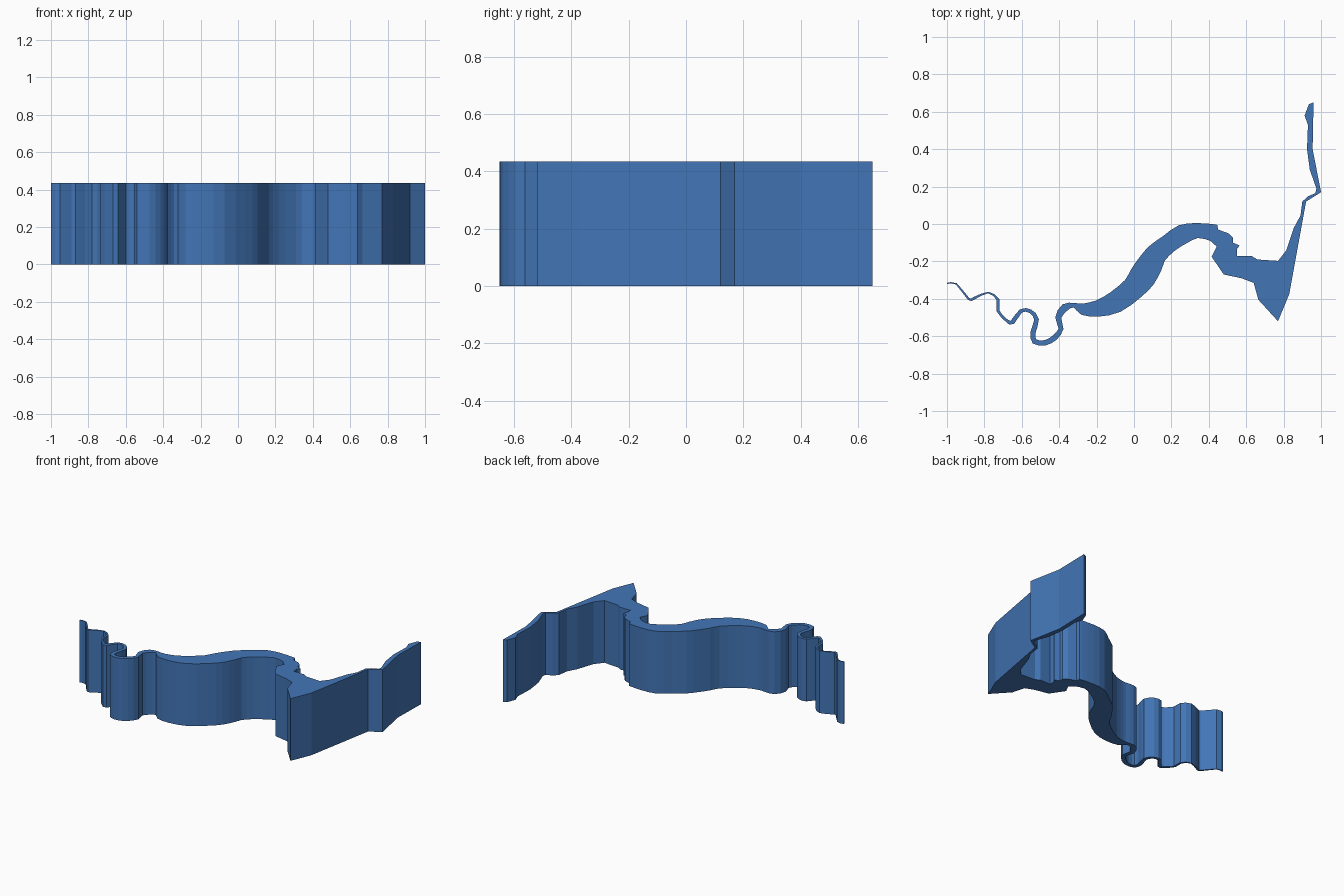
import bpy, bmesh
from mathutils import Vector

if "Cube" in bpy.data.objects:
    bpy.data.objects.remove(bpy.data.objects["Cube"])

HEIGHT = 0.435

# winding creek: centre x, centre y, width
creek = [
    (-1, -.318, .006), (-.95, -.32, .008), (-.885, -.40, .012), (-.855, -.397, .014),
    (-.78, -.366, .008), (-.727, -.405, .015), (-.727, -.465, .015), (-.68, -.517, .015),
    (-.65, -.525, .025), (-.605, -.465, .02), (-.555, -.466, .02), (-.521, -.51, .025),
    (-.54, -.58, .028), (-.532, -.628, .028), (-.475, -.635, .028), (-.425, -.608, .03),
    (-.39, -.56, .026), (-.405, -.5, .032), (-.37, -.447, .042), (-.32, -.434, .024),
]
# broad main channel
channel = [
    (-.275, -.455, .062), (-.195, -.452, .087), (-.10, -.418, .117), (-.005, -.345, .125),
    (.045, -.282, .145), (.088, -.212, .135), (.122, -.158, .115), (.188, -.103, .10),
    (.26, -.055, .105), (.34, -.035, .08), (.415, -.045, .09),
]
# basin and far stream: far bank (going out) and near bank (coming back)
basin_far = [
    (.445, -.005), (.45, -.03), (.505, -.05), (.53, -.075), (.53, -.10), (.565, -.115),
    (.55, -.135), (.55, -.172), (.63, -.172), (.66, -.19), (.77, -.197), (.815, -.14),
    (.835, -.08), (.855, -.02), (.89, .045), (.90, .12), (.93, .148), (.97, .165),
    (.975, .19), (.94, .29), (.925, .40), (.93, .53), (.912, .58), (.935, .64), (.96, .65),
]
basin_near = [
    (.955, .40), (1, .17), (.92, .12), (.83, -.375), (.77, -.52), (.665, -.405),
    (.64, -.315), (.575, -.29), (.48, -.27), (.415, -.175), (.442, -.12),
]


def smooth(stations, steps=2):
    """Pass a Catmull-Rom spline through the stations."""
    p = [Vector(s) for s in stations]
    out = []
    for i in range(len(p) - 1):
        a, b, c, d = p[max(i - 1, 0)], p[i], p[i + 1], p[min(i + 2, len(p) - 1)]
        for k in range(steps):
            t = k / steps
            out.append(0.5 * (2 * b + (c - a) * t + (2 * a - 5 * b + 4 * c - d) * t ** 2
                              + (3 * b - a - 3 * c + d) * t ** 3))
    return out + [p[-1]]


def banks(stations):
    """Offset the centre line to both sides by half its width."""
    left, right = [], []
    for i, s in enumerate(stations):
        a, b = stations[max(i - 1, 0)], stations[min(i + 1, len(stations) - 1)]
        along = (b - a).to_2d().normalized()
        side = Vector((-along.y, along.x)) * s.z / 2
        left.append(s.to_2d() + side)
        right.append(s.to_2d() - side)
    return left, right


# one closed outline, raised to a solid slab
left, right = banks(smooth(creek + channel))
outline = left + basin_far + basin_near + right[::-1]

bm = bmesh.new()
base = bm.faces.new([bm.verts.new((p[0], p[1], 0)) for p in outline])
raised = bmesh.ops.extrude_face_region(bm, geom=[base], use_keep_orig=True)
bmesh.ops.translate(bm, vec=(0, 0, HEIGHT),
                    verts=[v for v in raised["geom"] if isinstance(v, bmesh.types.BMVert)])
bmesh.ops.triangulate(bm, faces=[f for f in bm.faces if len(f.verts) > 4])
bmesh.ops.recalc_face_normals(bm, faces=bm.faces)

mesh = bpy.data.meshes.new("river")
bm.to_mesh(mesh)
bm.free()

# single flat colour
blue = bpy.data.materials.new("river blue")
blue.diffuse_color = (.055, .18, .47, 1)
blue.use_nodes = True
blue.node_tree.nodes["Principled BSDF"].inputs["Base Color"].default_value = blue.diffuse_color
mesh.materials.append(blue)

river = bpy.data.objects.new("river", mesh)
bpy.context.collection.objects.link(river)
